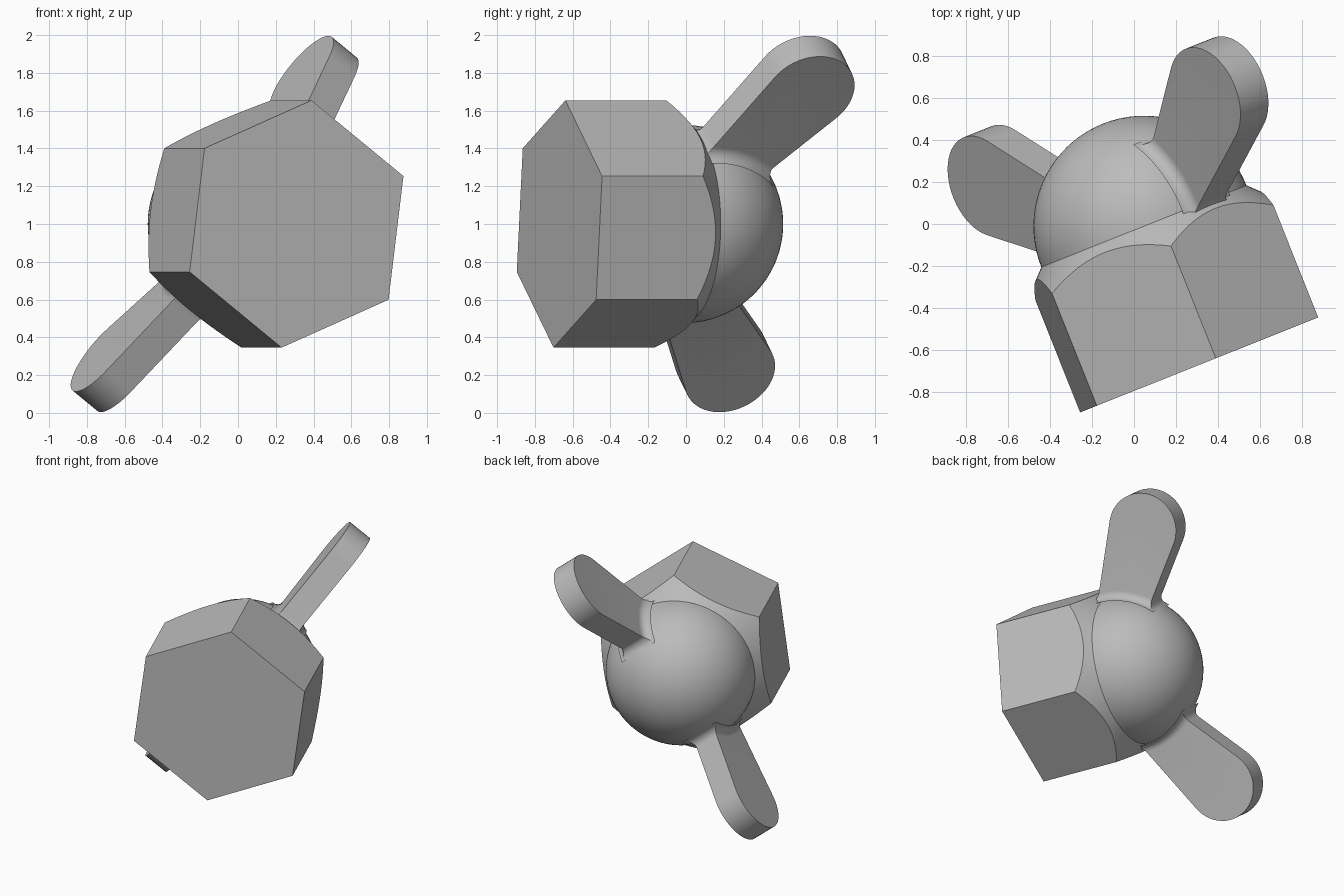
import bpy, bmesh
from math import sin, cos, pi, sqrt, atan2, radians
from mathutils import Matrix, Vector

cube = bpy.data.objects.get("Cube")
if cube:
    bpy.data.objects.remove(cube, do_unlink=True)

grey = bpy.data.materials.new("plain grey")
grey.use_nodes = True
colour = (0.5, 0.5, 0.5, 1)
grey.diffuse_color = colour
grey.node_tree.nodes["Principled BSDF"].inputs["Base Color"].default_value = colour

# Local frame: y runs along the nut axis, from the flat front to the dome
PLACE = Matrix.Translation((0.31, -0.67, 1.0)) @ Matrix.Rotation(radians(21.75), 4, "Z")
HEX_R, TURN = 0.66, radians(22.6)
DOME_Y, DOME_R = 0.71, 0.525


def finish(name, bm, matrix=PLACE):
    bmesh.ops.remove_doubles(bm, verts=bm.verts, dist=1e-5)
    bmesh.ops.recalc_face_normals(bm, faces=bm.faces)
    mesh = bpy.data.meshes.new(name)
    bm.to_mesh(mesh)
    bm.free()
    obj = bpy.data.objects.new(name, mesh)
    bpy.context.collection.objects.link(obj)
    obj.matrix_world = matrix
    mesh.materials.append(grey)
    bpy.ops.object.select_all(action="DESELECT")
    obj.select_set(True)
    bpy.context.view_layer.objects.active = obj
    bpy.ops.object.shade_smooth_by_angle(angle=radians(30))


def bridge(bm, a, b):
    n = len(a)
    for i in range(n):
        j = (i + 1) % n
        bm.faces.new((a[i], a[j], b[j], b[i]))


# Hexagonal body whose back is turned to a 45 degree cone
bm = bmesh.new()
front, shoulder, rim = [], [], []
STEPS = 14
for side in range(6):
    p, q = [Vector((cos(TURN + k * pi / 3), sin(TURN + k * pi / 3))) * HEX_R
            for k in (side, side + 1)]
    for i in range(STEPS):
        v = p.lerp(q, i / STEPS)
        r = v.length
        front.append(bm.verts.new((v.x, 0, v.y)))
        shoulder.append(bm.verts.new((v.x, DOME_Y + DOME_R - r, v.y)))
        v = v * DOME_R / r
        rim.append(bm.verts.new((v.x, DOME_Y, v.y)))
bridge(bm, front, shoulder)
bridge(bm, shoulder, rim)
bm.faces.new(front)
bm.faces.new(rim)
finish("hex_body", bm)

# Domed cap
bm = bmesh.new()
arc = [bm.verts.new((DOME_R * cos(i * pi / 40), DOME_Y + DOME_R * sin(i * pi / 40), 0))
       for i in range(21)]
edges = [bm.edges.new(pair) for pair in zip(arc, arc[1:])]
bmesh.ops.spin(bm, geom=arc + edges, cent=(0, 0, 0), axis=(0, 1, 0),
               angle=2 * pi, steps=72, use_merge=True)
finish("dome", bm)

# Wing outline, measured from the dome centre: x outward, y along the axis
TIP, TIP_R = Vector((0.935, 1.17 - DOME_Y)), 0.25
LOW, HIGH = radians(27), radians(40)
HALF, FILLET, COLUMNS = 0.09, 0.06, 8


def edge_angle(slope, sign, radius):
    """Polar angle at which a straight wing edge crosses the given radius."""
    along = Vector((cos(slope), sin(slope)))
    tangent = TIP + sign * TIP_R * Vector((-sin(slope), cos(slope)))
    foot = tangent - along * tangent.dot(along)
    p = foot + along * sqrt(radius ** 2 - foot.length_squared)
    return atan2(p.y, p.x)


def wing(name, turn):
    bm = bmesh.new()

    def point(x, y, z):
        return bm.verts.new((x, y + DOME_Y, z))

    # Root sections flare out into the dome
    loops = []
    for i in range(9):
        d = FILLET * (i / 8) ** 1.5
        flare = FILLET - sqrt(FILLET ** 2 - (FILLET - d) ** 2)
        radius = DOME_R - 0.005 + d
        a0 = edge_angle(LOW, -1, radius) - flare / radius
        a1 = edge_angle(HIGH, 1, radius) + flare / radius
        angles = [a0 + (a1 - a0) * k / COLUMNS for k in range(COLUMNS + 1)]
        rows = [[point(radius * cos(a), radius * sin(a), s * (HALF + flare))
                 for a in angles] for s in (-1, 1)]
        loops.append(rows[0] + rows[1][::-1])
    bm.faces.new(loops[0])
    for a, b in zip(loops, loops[1:]):
        bridge(bm, a, b)

    # Flat blade with a round tip
    last, n = loops[-1], COLUMNS + 1
    start, end = LOW - pi / 2, HIGH + pi / 2
    arcs = [[point(TIP.x + TIP_R * cos(a), TIP.y + TIP_R * sin(a), s * HALF)
             for a in [start + (end - start) * k / 28 for k in range(29)]]
            for s in (-1, 1)]
    bottom, top = last[:n], last[n:][::-1]
    bm.faces.new(bottom + arcs[0][::-1])
    bm.faces.new(top + arcs[1][::-1])
    sides = [[bottom[0]] + arcs[0] + [bottom[-1]], [top[0]] + arcs[1] + [top[-1]]]
    for k in range(len(sides[0]) - 1):
        bm.faces.new((sides[0][k], sides[0][k + 1], sides[1][k + 1], sides[1][k]))
    finish(name, bm, PLACE @ Matrix.Rotation(-turn, 4, "Y"))


wing("upper_wing", TURN + pi / 6)
wing("lower_wing", TURN + pi / 6 + pi)
